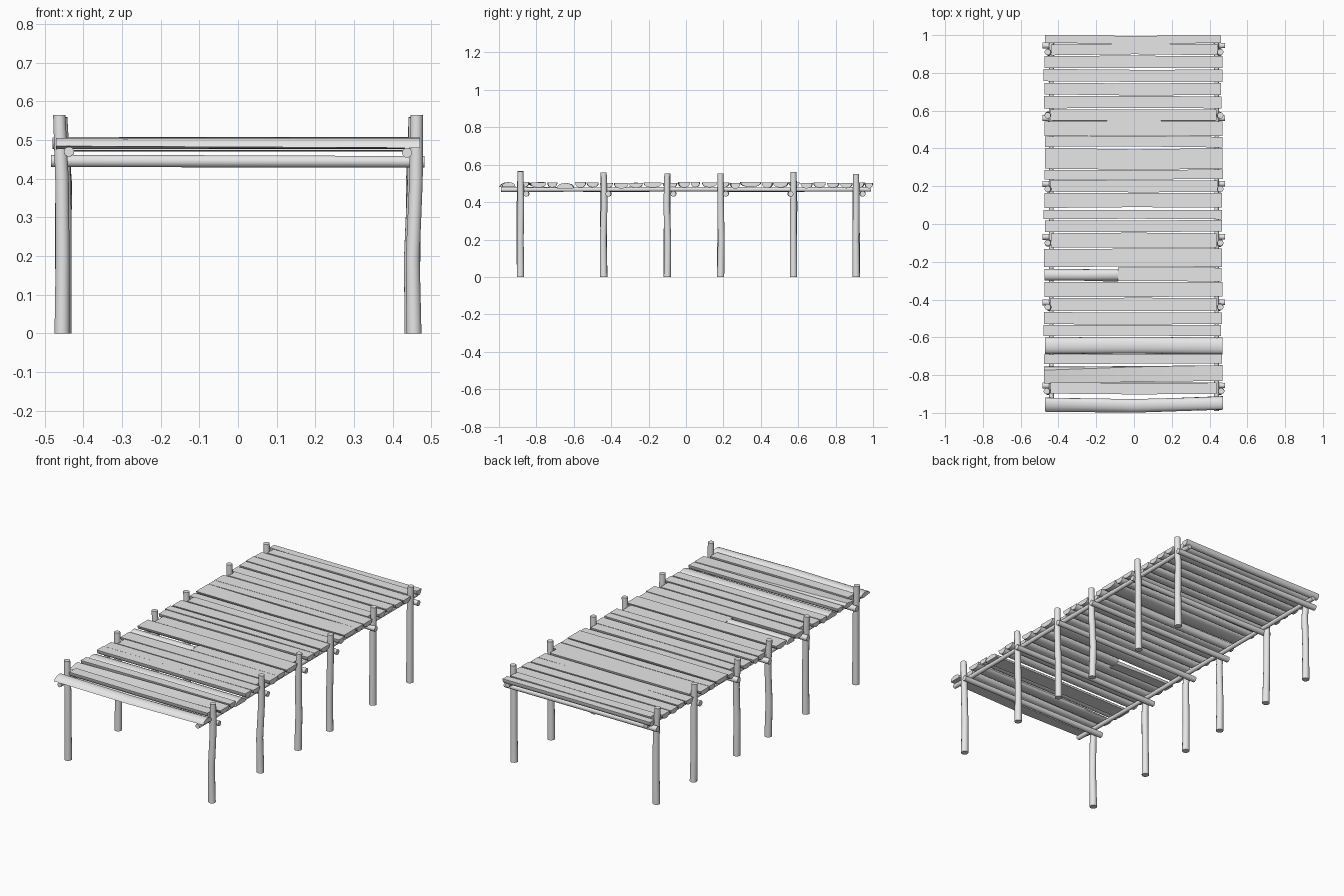
import bpy, bmesh, math, random
from mathutils import Vector

if "Cube" in bpy.data.objects:
    bpy.data.objects.remove(bpy.data.objects["Cube"])

random.seed(4)
wood = bpy.data.materials.new("weathered grey wood")
wood.diffuse_color = (0.8, 0.8, 0.8, 1)
wood.use_nodes = True
wood.node_tree.nodes["Principled BSDF"].inputs["Base Color"].default_value = wood.diffuse_color


def loft(name, rings, angle=40):
    """Skin a list of equal-length point rings and cap both ends."""
    bm = bmesh.new()
    vs = [[bm.verts.new(p) for p in r] for r in rings]
    n = len(rings[0])
    for a, b in zip(vs, vs[1:]):
        for i in range(n):
            j = (i + 1) % n
            bm.faces.new((a[i], a[j], b[j], b[i]))
    bm.faces.new(vs[0])
    bm.faces.new(vs[-1])
    bmesh.ops.recalc_face_normals(bm, faces=bm.faces)
    me = bpy.data.meshes.new(name)
    bm.to_mesh(me)
    bm.free()
    me.materials.append(wood)
    ob = bpy.data.objects.new(name, me)
    bpy.context.collection.objects.link(ob)
    bpy.ops.object.select_all(action='DESELECT')
    ob.select_set(True)
    bpy.context.view_layer.objects.active = ob
    bpy.ops.object.shade_smooth_by_angle(angle=math.radians(angle))


def pole(name, pts, radii, sides=12):
    """Slightly crooked round pole through the given points."""
    pts = [Vector(p) for p in pts]
    d = (pts[-1] - pts[0]).normalized()
    u = d.orthogonal().normalized()
    v = d.cross(u)
    loft(name, [[p + r * (math.cos(t) * u + math.sin(t) * v)
                 for t in (2 * math.pi * k / sides for k in range(sides))]
                for p, r in zip(pts, radii)])


def plank(name, y0, y1, x0, x1, up=(0, 0, 0), bow=0.0):
    """Half log across the dock; up = 0 flat side up, 1 round side up, per ring."""
    rings, m = [], len(up)
    top, depth = 0.505 + random.uniform(-0.004, 0.003), random.uniform(0.026, 0.031)
    c, h = (y0 + y1) / 2, (y1 - y0) / 2
    for i, f in enumerate(up):
        x = x0 + (x1 - x0) * i / (m - 1)
        cy = c + random.uniform(-.002, .002) + bow * (1 - abs(2 * i / (m - 1) - 1))
        hw = h * random.uniform(0.95, 1.0)
        a = f * math.pi                      # roll about the log axis
        mid = top - depth / 2
        ring = []
        for k in range(9):
            t = math.pi * k / 8
            py, pz = -hw * math.cos(t), depth / 2 - depth * math.sin(t) ** 0.8
            if f > 0:                        # rolled planks turn about their centre
                s = depth / (2 * hw)
                qy, qz = py / hw, pz / (depth / 2)
                py = hw * (qy * math.cos(a) - qz * math.sin(a))
                pz = depth / 2 * (qy * math.sin(a) + qz * math.cos(a))
            ring.append((x, cy + py, mid + pz))
        rings.append(ring)
    loft(name, rings)


# posts in pairs, each with a cross beam beside it
post_y = [-0.885, -0.44, -0.10, 0.185, 0.575, 0.91]
beam_y = [-0.855, -0.415, -0.068, 0.213, 0.56, 0.945]
post_h = [0.565, 0.558, 0.552, 0.552, 0.56, 0.55]
for n, (y, by, h) in enumerate(zip(post_y, beam_y, post_h), 1):
    for side, s in (("left", -1), ("right", 1)):
        x = 0.455 if n == 1 else 0.45
        pts = [(s * x + 0, y, 0)]
        pts += [(s * (x + random.uniform(-.004, .006)),
                 y + random.uniform(-.004, .004), h * f) for f in (0.35, 0.7)]
        pts.append((s * (x + 0.007), y, h))
        pole(f"post_{side}_{n}", pts, [0.02, 0.0185, 0.018, 0.0165])
    pole(f"cross_beam_{n}",
         [(-0.484, by, 0.446), (0, by + random.uniform(-.003, .003), 0.445), (0.482, by, 0.444)],
         [0.0165, 0.016, 0.015])

# long bearers under the deck
for side, s in (("left", -1), ("right", 1)):
    pole(f"bearer_{side}", [(s * 0.437, y, 0.468 + random.uniform(-.002, .002))
                            for y in (-0.99, -0.5, 0, 0.5, 0.99)],
         [0.013, 0.012, 0.0125, 0.012, 0.013])

# deck planks: edges along y
edges = [(0.957, 1.0), (0.894, 0.952), (0.825, 0.892), (0.753, 0.82), (0.683, 0.747),
         (0.613, 0.678), (0.549, 0.608), (0.466, 0.545), (0.407, 0.463), (0.29, 0.402),
         (0.238, 0.288), (0.169, 0.233), (0.085, 0.164), (0.026, 0.075), (-0.042, 0.021),
         (-0.127, -0.048), (-0.228, -0.13), (-0.386, -0.307), (-0.46, -0.39),
         (-0.53, -0.466), (-0.593, -0.535), (-0.69, -0.6), (-0.742, -0.69),
         (-0.83, -0.747), (-0.9, -0.838), (-0.985, -0.912)]
rolls = {21: (1, 1, 1), 23: (0.16, 0.06, 0), 25: (0.9, 0.95, 1)}
for i, (a, b) in enumerate(edges):
    at_post = any(a - 0.004 < y < b + 0.004 for y in post_y)
    x0, x1 = (-0.442, 0.44) if at_post else (-0.475, 0.466)
    plank(f"plank_{i + 1}", a, b, x0 + random.uniform(-.005, .005),
          x1 + random.uniform(-.006, .006), rolls.get(i, (0, 0, 0)),
          -0.012 if i == 25 else random.uniform(-.003, .003))

# broken plank: round-side-up stub on the left, flat piece on the right
plank("broken_plank_left", -0.3, -0.236, -0.475, -0.085, (1, 1, 0.95))
plank("broken_plank_right", -0.305, -0.232, -0.085, 0.462)
